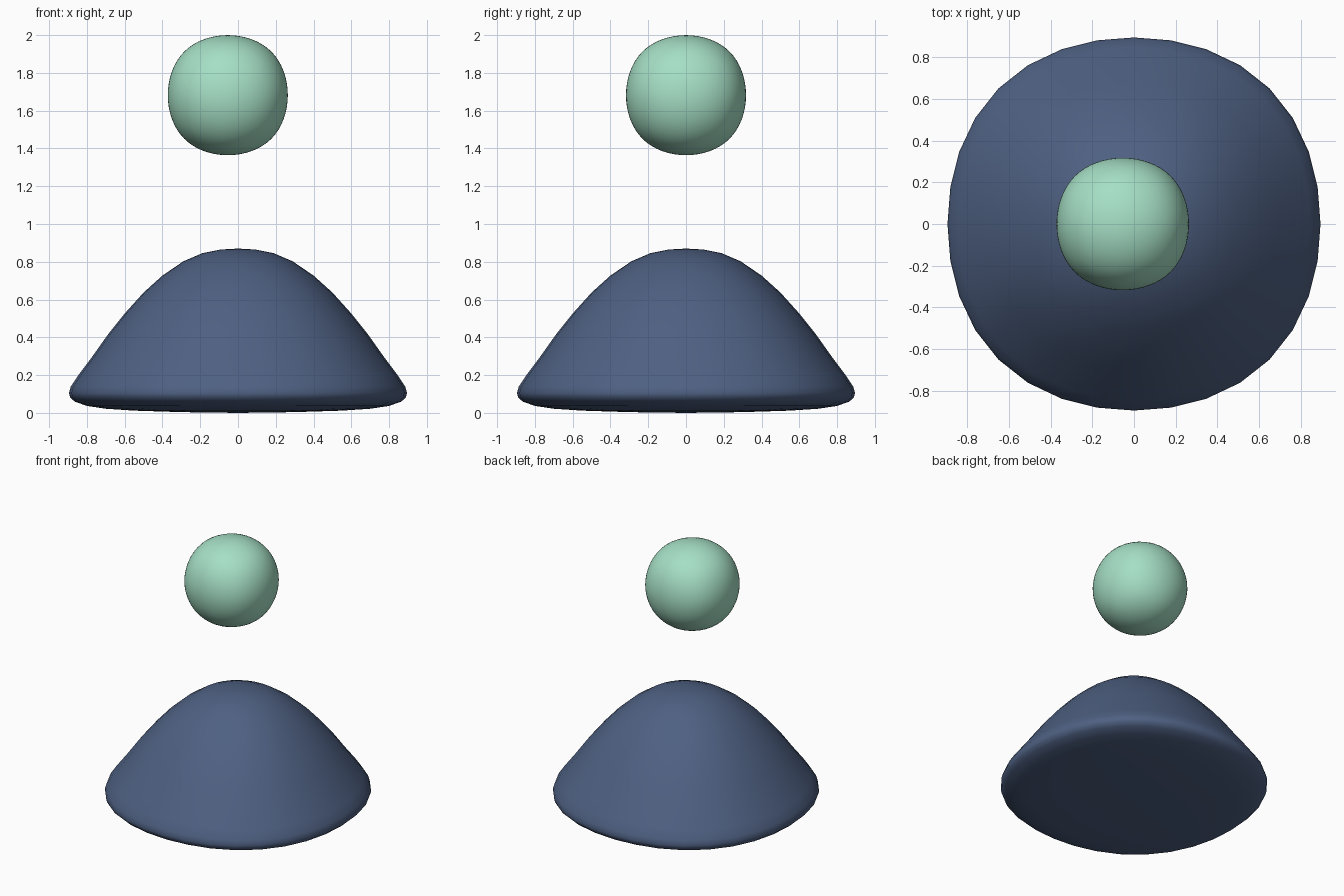
import bpy
import bmesh
import math

default = bpy.data.objects.get("Cube")
if default:
    bpy.data.objects.remove(default, do_unlink=True)


def make_material(name, rgb):
    mat = bpy.data.materials.new(name)
    mat.use_nodes = True
    mat.diffuse_color = (*rgb, 1)
    mat.node_tree.nodes["Principled BSDF"].inputs["Base Color"].default_value = (*rgb, 1)
    return mat


def make_object(name, bm, mat):
    bmesh.ops.recalc_face_normals(bm, faces=bm.faces)
    for face in bm.faces:
        face.smooth = True
    mesh = bpy.data.meshes.new(name)
    bm.to_mesh(mesh)
    bm.free()
    mesh.materials.append(mat)
    obj = bpy.data.objects.new(name, mesh)
    bpy.context.collection.objects.link(obj)
    return obj


mint = make_material("mint green", (0.38, 0.74, 0.56))
navy = make_material("slate blue", (0.076, 0.117, 0.222))

# Head: a cube rounded by subdivision
bm = bmesh.new()
bmesh.ops.create_cube(bm, size=0.757)
head = make_object("head", bm, mint)
head.location = (-0.054, 0, 1.682)
sub = head.modifiers.new("rounding", "SUBSURF")
sub.levels = sub.render_levels = 4

# Body: domed profile (radius, height) turned about z, slightly squared in plan
profile = [
    (0, 0), (0.3, 0.004), (0.55, 0.012), (0.7, 0.022), (0.8, 0.037),
    (0.865, 0.06), (0.889, 0.083), (0.895, 0.105), (0.885, 0.14),
    (0.845, 0.2), (0.77, 0.3), (0.685, 0.42), (0.6, 0.526), (0.5, 0.637),
    (0.4, 0.727), (0.29, 0.802), (0.19, 0.845), (0.09, 0.865), (0, 0.87),
]
bm = bmesh.new()
verts = [bm.verts.new((r, 0, z)) for r, z in profile]
edges = [bm.edges.new(pair) for pair in zip(verts, verts[1:])]
bmesh.ops.spin(bm, geom=verts + edges, cent=(0, 0, 0), axis=(0, 0, 1),
               angle=math.tau, steps=32)
bmesh.ops.remove_doubles(bm, verts=bm.verts, dist=0.0005)
for v in bm.verts:
    r = math.hypot(v.co.x, v.co.y)
    bulge = 0.014 * (1 - math.cos(4 * math.atan2(v.co.y, v.co.x)))
    scale = 1 + bulge * min(1, 2 * r)
    v.co.x *= scale
    v.co.y *= scale
make_object("body", bm, navy)
